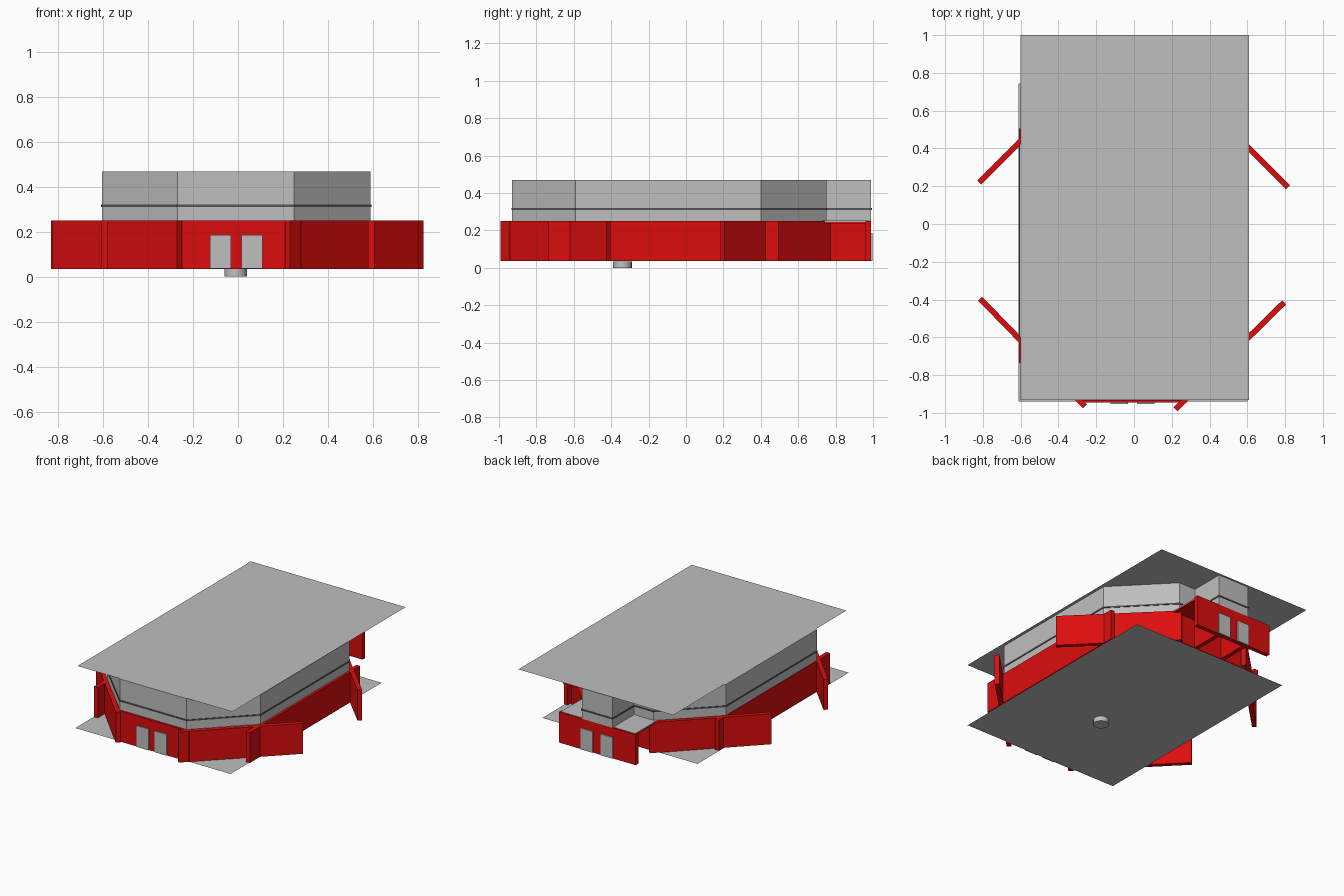
import bpy, bmesh, math
from mathutils import Vector

if "Cube" in bpy.data.objects:
    bpy.data.objects.remove(bpy.data.objects["Cube"])


def material(name, rgb):
    m = bpy.data.materials.new(name)
    m.diffuse_color = (*rgb, 1)
    m.use_nodes = True
    m.node_tree.nodes["Principled BSDF"].inputs["Base Color"].default_value = m.diffuse_color
    return m


RED = material("red wall", (0.72, 0.004, 0.004))
GREY = material("light grey", (0.52, 0.52, 0.52))
DARK = material("dark grey trim", (0.09, 0.09, 0.09))


def prism(name, outline, z0, z1, mat):
    """Extrude a counter-clockwise outline; equal heights give a flat sheet."""
    bm = bmesh.new()
    base = bm.faces.new([bm.verts.new((x, y, z0)) for x, y in outline])
    if z1 > z0:
        ext = bmesh.ops.extrude_face_region(bm, geom=[base], use_keep_orig=True)
        top = [v for v in ext["geom"] if isinstance(v, bmesh.types.BMVert)]
        bmesh.ops.translate(bm, verts=top, vec=(0, 0, z1 - z0))
        bmesh.ops.recalc_face_normals(bm, faces=bm.faces)
    me = bpy.data.meshes.new(name)
    bm.to_mesh(me)
    bm.free()
    me.materials.append(mat)
    ob = bpy.data.objects.new(name, me)
    bpy.context.collection.objects.link(ob)
    return ob


def rect(x0, x1, y0, y1):
    return [(x0, y0), (x1, y0), (x1, y1), (x0, y1)]


def slab(name, a, b, z0=0.035, z1=0.25, mat=RED, thick=0.03):
    """Upright wall panel along the line a-b."""
    a, b = Vector(a), Vector(b)
    d = (b - a).normalized()
    n = Vector((-d.y, d.x)) * thick / 2
    return prism(name, [a - n, b - n, b + n, a + n], z0, z1, mat)


# Lower storey: straight walls that run a little past the corners
slab("right_wall", (0.592, -0.735), (0.592, 0.495))
slab("left_wall", (-0.595, -0.735), (-0.595, 0.505))
slab("front_wall", (-0.28, -0.93), (0.28, -0.93))
slab("back_wall", (-0.30, 0.975), (0.30, 0.975))
slab("inner_back_wall", (-0.26, 0.735), (0.25, 0.735))

# Lower storey: diagonal walls that continue outward as fins
slab("front_right_diagonal", (0.22, -0.98), (0.795, -0.415))
slab("front_left_diagonal", (-0.26, -0.965), (-0.815, -0.395))
slab("back_right_diagonal", (0.815, 0.195), (0.245, 0.765))
slab("back_left_diagonal", (-0.82, 0.22), (-0.26, 0.78))

# Back porch: narrow passage with a wider terrace on top
for side, s in (("right", 1), ("left", -1)):
    slab(side + "_passage_wall", (s * 0.11, 0.74), (s * 0.11, 0.97))
prism("terrace_underside", rect(-0.29, 0.29, 0.73, 0.98), 0.238, 0.246, RED)
prism("terrace_top", rect(-0.29, 0.29, 0.73, 0.98), 0.246, 0.252, GREY)

# Paired doors, front and back
for name, y, xs in (("front_door", -0.948, (-0.0775, 0.0625)),
                    ("back_door", 0.993, (-0.078, 0.08))):
    for i, x in enumerate(xs):
        prism(f"{name}_{i + 1}", rect(x - 0.047, x + 0.047, y - 0.004, y + 0.004),
              0.036, 0.185, GREY)


# Upper storey: eight-sided body with a dark trim line
def octagon(g=0.0):
    k = g * math.tan(math.pi / 8)
    return [(-0.27 - k, -0.93 - g), (0.25 + k, -0.93 - g),
            (0.59 + g, -0.59 - k), (0.59 + g, 0.40 + k),
            (0.25 + k, 0.75 + g), (-0.27 - k, 0.75 + g),
            (-0.605 - g, 0.42 + k), (-0.605 - g, -0.595 - k)]


prism("upper_walls", octagon(), 0.25, 0.468, GREY)
prism("upper_trim", octagon(0.004), 0.310, 0.320, DARK)
prism("upper_back_block", rect(-0.12, 0.12, 0.74, 0.99), 0.25, 0.468, GREY)
prism("upper_back_trim", rect(-0.124, 0.124, 0.755, 0.994), 0.310, 0.320, DARK)

# Flat roof and floor sheets
prism("roof", rect(-0.60, 0.608, -0.932, 1.0), 0.472, 0.472, GREY)
prism("floor", rect(-0.612, 0.60, -0.94, 0.745), 0.034, 0.034, GREY)

# Round foot under the floor
foot = [(-0.01 + 0.05 * math.cos(t * math.tau / 24),
         -0.34 + 0.05 * math.sin(t * math.tau / 24)) for t in range(24)]
ob = prism("round_foot", foot, 0.0, 0.034, GREY)
for p in ob.data.polygons:
    p.use_smooth = abs(p.normal.z) < 0.5
for e in ob.data.edges:
    a, b = (ob.data.vertices[i].co for i in e.vertices)
    e.use_edge_sharp = abs(a.z - b.z) < 0.001
